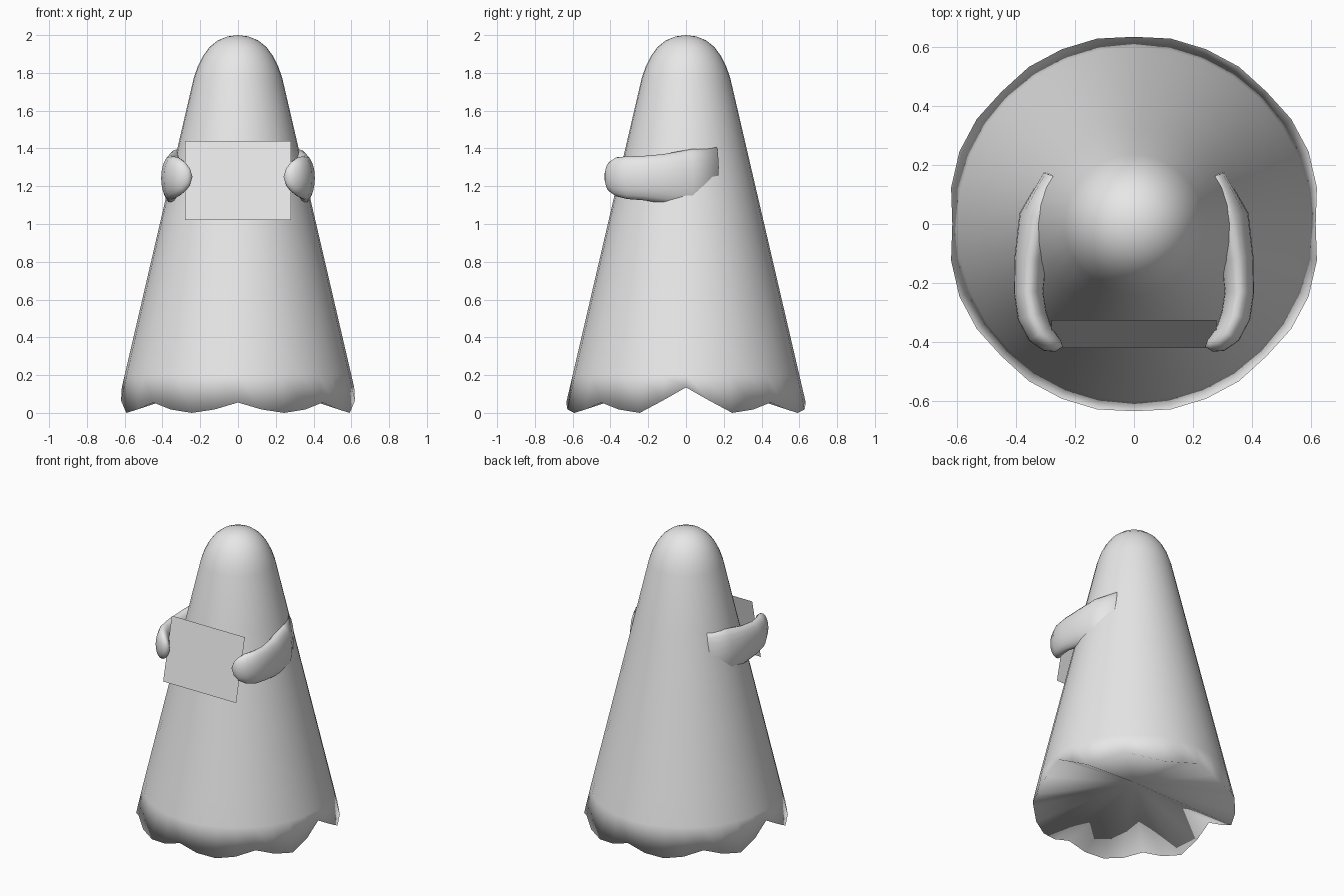
import bpy, bmesh
from math import sin, cos, pi
from mathutils import Vector

cube = bpy.data.objects.get("Cube")
if cube:
    bpy.data.objects.remove(cube, do_unlink=True)

cloth = bpy.data.materials.new("pale grey")
cloth.use_nodes = True
GREY = (0.8, 0.8, 0.8, 1)
cloth.diffuse_color = GREY
cloth.node_tree.nodes["Principled BSDF"].inputs["Base Color"].default_value = GREY


def finish(name, bm, smooth=True):
    mesh = bpy.data.meshes.new(name)
    bm.to_mesh(mesh)
    bm.free()
    mesh.materials.append(cloth)
    for p in mesh.polygons:
        p.use_smooth = smooth
    obj = bpy.data.objects.new(name, mesh)
    bpy.context.collection.objects.link(obj)
    return obj


def loft(name, rings, start, end):
    """Skin closed rings of points and close both ends with a fan."""
    bm = bmesh.new()
    loops = [[bm.verts.new(p) for p in ring] for ring in rings]
    n = len(loops[0])
    for a, b in zip(loops, loops[1:]):
        for i in range(n):
            j = (i + 1) % n
            bm.faces.new((a[i], a[j], b[j], b[i]))
    for tip, loop in ((start, loops[0]), (end, loops[-1])):
        v = bm.verts.new(tip)
        for i in range(n):
            bm.faces.new((v, loop[i], loop[(i + 1) % n]))
    bmesh.ops.recalc_face_normals(bm, faces=bm.faces)
    return finish(name, bm)


# Draped body: rounded head, straight cone, scalloped hem, hollow underside
SIDES = 32


def cone_radius(z):
    return 0.235 + (1.77 - z) * 0.2325


def hem_height(i):
    if i % 16 == 0:
        return 0.135          # deep notch on each flank
    if i % 16 in (1, 15):
        return 0.065
    return (0.055, 0.018, 0.0, 0.018)[i % 4]


def circle(r, z):
    return [(r * cos(2 * pi * i / SIDES), r * sin(2 * pi * i / SIDES), z)
            for i in range(SIDES)]


head = [(0.055, 1.993), (0.105, 1.973), (0.15, 1.937), (0.185, 1.89), (0.213, 1.835)]
rings = [circle(r, z) for r, z in head]
rings += [circle(cone_radius(z), z) for z in (1.77, 1.4, 1.0, 0.6, 0.37, 0.2)]
hem = []
for i in range(SIDES):
    a, z = 2 * pi * i / SIDES, hem_height(i)
    r = min(cone_radius(z), 0.64)
    hem.append((r * cos(a), r * sin(a), z))
rings.append(hem)
loft("body", rings, (0, 0, 2), (0, 0, 0.2))

# Arms: flattened tubes curling forward to the board; x, y, z, half width, half height
ARM = [(0.27, 0.16, 1.24, 0.04, 0.17),
       (0.325, 0.02, 1.24, 0.065, 0.155),
       (0.35, -0.12, 1.24, 0.055, 0.13),
       (0.357, -0.23, 1.243, 0.05, 0.117),
       (0.345, -0.31, 1.245, 0.05, 0.113),
       (0.318, -0.37, 1.25, 0.045, 0.103),
       (0.285, -0.4, 1.25, 0.036, 0.08),
       (0.258, -0.412, 1.25, 0.022, 0.047)]
for side, name in ((1, "left_arm"), (-1, "right_arm")):
    rings = []
    for k, (x, y, z, w, h) in enumerate(ARM):
        before, after = ARM[max(k - 1, 0)], ARM[min(k + 1, len(ARM) - 1)]
        t = Vector((after[0] - before[0], after[1] - before[1])).normalized()
        ring = []
        for i in range(20):
            c, s = cos(2 * pi * i / 20), sin(2 * pi * i / 20)
            ring.append((side * (x - t.y * w * c), y + t.x * w * c, z + h * s))
        rings.append(ring)
    loft(name, rings, (side * 0.25, 0.17, 1.24), (side * 0.241, -0.416, 1.25))

# Blank board leaning along the slope of the body
bm = bmesh.new()
bm.faces.new([bm.verts.new(p) for p in ((-0.28, -0.42, 1.02), (0.28, -0.42, 1.02),
                                        (0.28, -0.325, 1.44), (-0.28, -0.325, 1.44))])
finish("board", bm, smooth=False)
